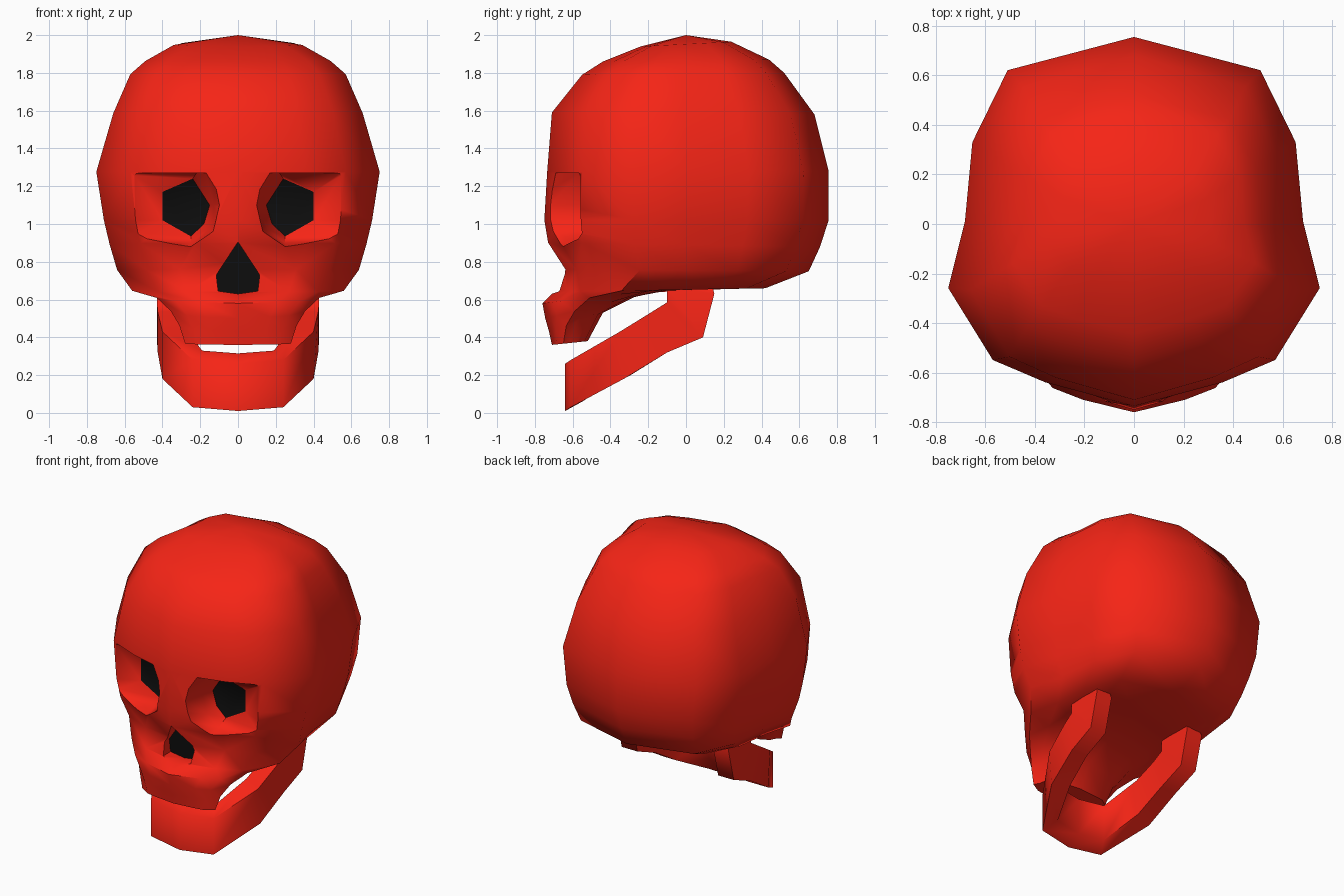
import bpy, bmesh, math

if "Cube" in bpy.data.objects:
    bpy.data.objects.remove(bpy.data.objects["Cube"])


def material(name, color):
    m = bpy.data.materials.new(name)
    m.diffuse_color = color
    m.use_nodes = True
    m.node_tree.nodes["Principled BSDF"].inputs["Base Color"].default_value = m.diffuse_color
    return m


MATS = [material("red", (0.92, 0.018, 0.008, 1)), material("black", (0.004, 0.004, 0.004, 1))]


def loft(bm, rings, end_mat=0):
    """Skin a list of closed rings and cap both ends."""
    loops = [[bm.verts.new(p) for p in r] for r in rings]
    n = len(loops[0])
    for a, b in zip(loops, loops[1:]):
        for i in range(n):
            bm.faces.new((a[i], a[(i + 1) % n], b[(i + 1) % n], b[i]))
    bm.faces.new(loops[0])
    bm.faces.new(loops[-1]).material_index = end_mat


def make(name, bm):
    bmesh.ops.recalc_face_normals(bm, faces=bm.faces)
    me = bpy.data.meshes.new(name)
    bm.to_mesh(me)
    bm.free()
    for m in MATS:
        me.materials.append(m)
    ob = bpy.data.objects.new(name, me)
    bpy.context.collection.objects.link(ob)
    return ob


def activate(ob):
    bpy.ops.object.select_all(action='DESELECT')
    ob.select_set(True)
    bpy.context.view_layer.objects.active = ob


# Skull: one plan outline scaled and tilted at each level
half = [(0, -1), (.48, -.87), (.76, -.75), (1, -.36), (.91, 0), (.87, .43), (.68, .82), (0, 1)]
plan = half + [(-x, y) for x, y in half[-2:0:-1]]
# front z, back z, half width, front y, back y
levels = [
    (1.94, 1.965, .34, -.24, .24), (1.86, 1.87, .49, -.44, .44),
    (1.79, 1.80, .57, -.55, .52), (1.59, 1.58, .66, -.71, .68),
    (1.275, 1.28, .75, -.735, .755), (1.02, 1.02, .71, -.75, .755),
    (.90, .88, .68, -.73, .71), (.76, .75, .64, -.665, .65),
    (.64, .66, .56, -.70, .42), (.58, .67, .43, -.76, .02),
    (.50, .62, .355, -.745, -.26), (.43, .53, .31, -.725, -.44),
    (.36, .38, .28, -.71, -.52)]
rings = []
for zf, zb, w, yf, yb in levels:
    mid, r = (yf + yb) / 2, (yb - yf) / 2
    rings.append([(x * w, mid + y * r, zf + (zb - zf) * (y + 1) / 2) for x, y in plan])
bm = bmesh.new()
loft(bm, rings)
bm.faces.ensure_lookup_table()
top = max(bm.faces, key=lambda f: f.calc_center_median().z)
crown = bmesh.ops.poke(bm, faces=[top])['verts'][0]
crown.co = (0, 0, 2)
skull = make("skull", bm)

# Eye sockets and nose opening, with black end faces
eye = [
    (-.85, [(.75, 1.27), (.10, 1.27), (.07, 1.10), (.10, .95), (.25, .83), (.75, .86)]),
    (-.57, [(.57, 1.27), (.22, 1.27), (.13, 1.10), (.16, .97), (.25, .90), (.57, .93)]),
    (-.49, [(.40, 1.17), (.24, 1.24), (.15, 1.10), (.18, 1.0), (.25, .935), (.40, 1.02)])]
nose = [(0, .905), (.115, .73), (.105, .645), (0, .63), (-.105, .645), (-.115, .73)]
bm = bmesh.new()
for s in (1, -1):
    loft(bm, [[(s * x, y, z) for x, z in pts] for y, pts in eye], 1)
loft(bm, [[(x, y, z) for x, z in nose] for y in (-.9, -.59)], 1)
cutter = make("socket_cutter", bm)
cutter.hide_render = True
activate(skull)
mod = skull.modifiers.new("sockets", 'BOOLEAN')
mod.operation = 'DIFFERENCE'
mod.solver = 'EXACT'
mod.object = cutter
bpy.ops.object.modifier_apply(modifier=mod.name)
bpy.data.objects.remove(cutter)
bpy.ops.object.shade_smooth_by_angle(angle=math.radians(50))

# Lower jaw: x, lower y, lower z, upper y, upper z, inward x, inward y
sections = [
    (0, -.64, .01, -.64, .26, 0, .10), (.24, -.61, .03, -.61, .28, .05, .09),
    (.40, -.33, .18, -.35, .43, .12, .04), (.425, -.10, .32, -.18, .535, .12, 0),
    (.43, .09, .40, -.10, .585, .12, 0), (.43, .15, .63, -.10, .67, .12, 0),
    (.41, .13, .71, -.10, .71, .09, 0)]


def jaw_ring(sec, s):
    x, yl, zl, yu, zu, dx, dy = sec
    rise = dy * .55
    return [(s * x, yl, zl), (s * x, yu, zu),
            (s * (x - dx), yu + dy, zu + rise), (s * (x - dx), yl + dy, zl + rise)]


bm = bmesh.new()
loft(bm, [jaw_ring(c, -1) for c in sections[:0:-1]] + [jaw_ring(c, 1) for c in sections])
jaw = make("lower_jaw", bm)
activate(jaw)
bpy.ops.object.shade_smooth_by_angle(angle=math.radians(75))
